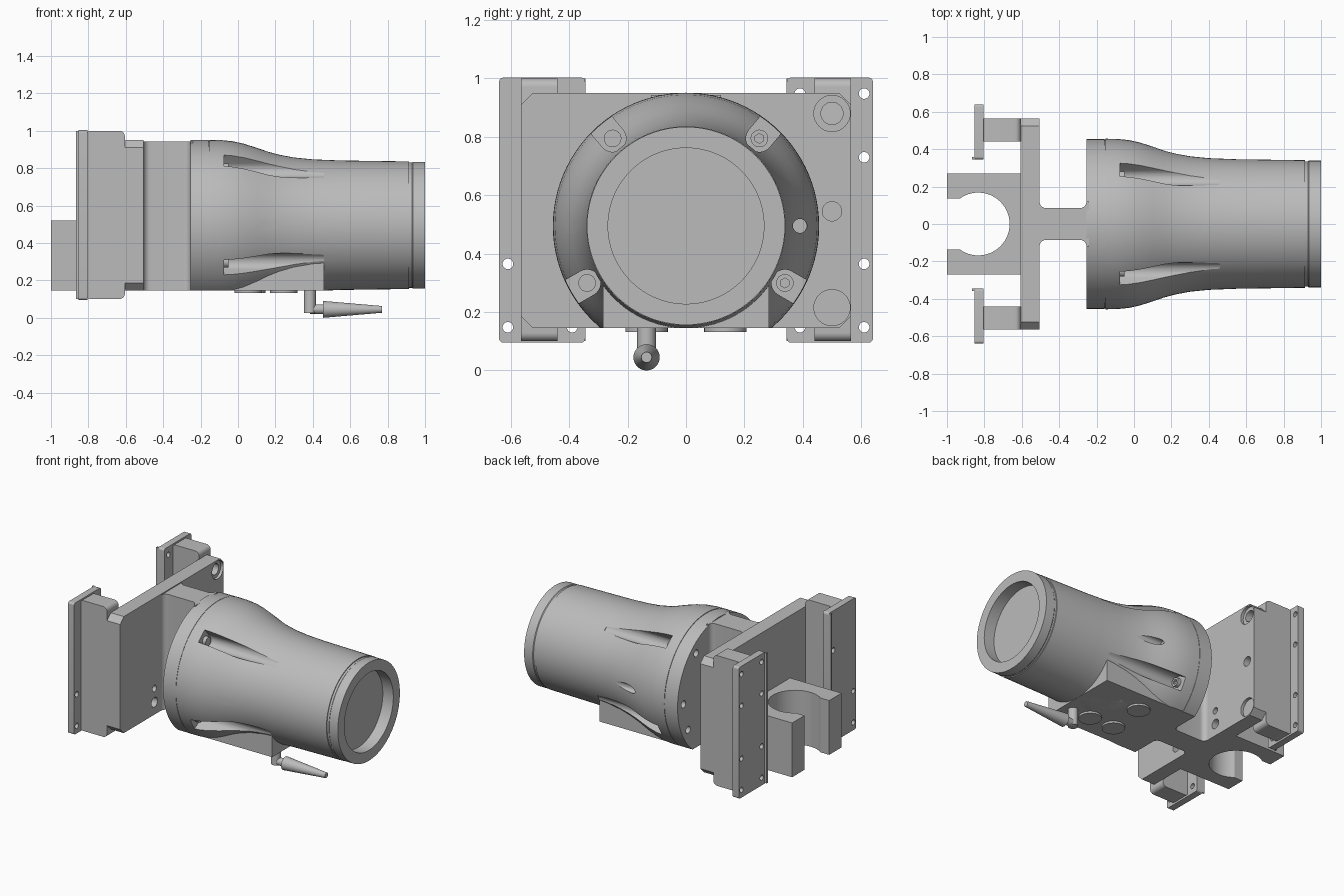
import bpy, bmesh, math
from mathutils import Matrix, Vector

cube = bpy.data.objects.get("Cube")
if cube:
    bpy.data.objects.remove(cube)

grey = bpy.data.materials.new("light_grey")
grey.use_nodes = True
COLOUR = (0.5, 0.5, 0.5, 1)
grey.diffuse_color = COLOUR
grey.node_tree.nodes["Principled BSDF"].inputs["Base Color"].default_value = COLOUR

AXIS_Z = 0.495   # height of the barrel axis
BASE = 0.145     # height of the flat underside
TOP = 0.95


def make(name, bm):
    bmesh.ops.recalc_face_normals(bm, faces=bm.faces[:])
    mesh = bpy.data.meshes.new(name)
    bm.to_mesh(mesh)
    bm.free()
    mesh.materials.append(grey)
    ob = bpy.data.objects.new(name, mesh)
    bpy.context.collection.objects.link(ob)
    return ob


def prism(name, pts, axis, lo, hi):
    """Extrude an outline of the two remaining coordinates along an axis."""
    def place(p, t):
        c = list(p)
        c.insert("xyz".index(axis), t)
        return c
    bm = bmesh.new()
    face = bm.faces.new([bm.verts.new(place(p, lo)) for p in pts])
    res = bmesh.ops.extrude_face_region(bm, geom=[face])
    move = Vector(place((0, 0), hi - lo))
    bmesh.ops.translate(bm, vec=move, verts=[v for v in res["geom"] if isinstance(v, bmesh.types.BMVert)])
    return make(name, bm)


def box(name, x, y, z):
    return prism(name, [(x[0], y[0]), (x[1], y[0]), (x[1], y[1]), (x[0], y[1])], "z", *z)


def rod(name, axis, start, length, r, r_end=None, sides=32):
    """Cylinder or cone from a start point along +axis."""
    bm = bmesh.new()
    bmesh.ops.create_cone(bm, cap_ends=True, segments=sides, radius1=r,
                          radius2=r if r_end is None else r_end, depth=length)
    d = Vector([float(a == axis) for a in "xyz"])
    turn = d.to_track_quat("Z", "Y").to_matrix().to_4x4()
    bm.transform(Matrix.Translation(Vector(start) + d * length / 2) @ turn)
    return make(name, bm)


def arc(cx, cy, r, a0, a1, n=8):
    angles = [math.radians(a0 + (a1 - a0) * i / n) for i in range(n + 1)]
    return [(cx + r * math.cos(a), cy + r * math.sin(a)) for a in angles]


def rounded(x0, x1, y0, y1, r):
    return (arc(x1 - r, y1 - r, r, 0, 90) + arc(x0 + r, y1 - r, r, 90, 180)
            + arc(x0 + r, y0 + r, r, 180, 270) + arc(x1 - r, y0 + r, r, 270, 360))


def cut(ob, cutters):
    for c in cutters:
        c.hide_render = True
        mod = ob.modifiers.new("cut", "BOOLEAN")
        mod.operation, mod.solver, mod.object = "DIFFERENCE", "EXACT", c
    bpy.context.view_layer.update()
    mesh = bpy.data.meshes.new_from_object(ob.evaluated_get(bpy.context.evaluated_depsgraph_get()))
    ob.modifiers.clear()
    ob.data = mesh
    for c in cutters:
        bpy.data.objects.remove(c)
    return ob


# Barrel: turned profile with a seam groove, flared neck, end ring and bore
profile = [(-.254, 0), (-.254, .455), (-.157, .455), (-.157, .452), (-.153, .452), (-.153, .456),
           (-.09, .455), (-.03, .449), (.03, .436), (.1, .414), (.16, .393), (.22, .377), (.3, .362),
           (.4, .352), (.55, .346), (.915, .341), (.915, .335), (.93, .335), (.935, .339), (1, .339),
           (1, .267), (.92, .267), (.92, 0)]
bm = bmesh.new()
verts = [bm.verts.new((x, 0, AXIS_Z + r)) for x, r in profile]
edges = [bm.edges.new(pair) for pair in zip(verts, verts[1:])]
bmesh.ops.spin(bm, geom=verts + edges, cent=(0, 0, AXIS_Z), axis=(1, 0, 0), angle=2 * math.pi, steps=96)
bmesh.ops.remove_doubles(bm, verts=bm.verts[:], dist=1e-5)
barrel = make("barrel", bm)

cutters = [box("cutter", (-.4, 1.2), (-.6, .6), (-.2, BASE))]
screws = []
for deg in (50, 130, -30, 210):
    a = math.radians(deg)
    y, z = .391 * math.cos(a), AXIS_Z + .391 * math.sin(a)
    out = Vector((math.cos(a), math.sin(a))) * .2
    bend = arc(y, z, .046, deg + 90, deg + 270, 16)
    ends = [(Vector(bend[i]) + out)[:] for i in (-1, 0)]
    cutters.append(prism("cutter", bend + ends, "x", -.075, .46))
    cutters.append(rod("cutter", "x", (-.3, y, z), .08, .024))
    screws.append((y, z))
for s in (-1, 1):
    cutters.append(rod("cutter", "x", (.09, s * .39, AXIS_Z), .3, .024))
    cutters.append(rod("cutter", "x", (-.3, s * .39, AXIS_Z), .08, .024))
cut(barrel, cutters)

# Clamp screws seated in the barrel pockets
for y, z in screws:
    cut(rod("clamp_screw", "x", (-.08, y, z), .03, .03),
        [rod("cutter", "x", (-.065, y, z), .05, .017, sides=6)])

# Control base under the barrel, with slots and a socket
base = box("control_base", (-.25, .46), (-.285, .285), (BASE, .3))
cut(base, [box("cutter", (.24, .29), (-.01, .01), (.1, .16)),
           box("cutter", (.19, .24), (.025, .045), (.1, .16)),
           rod("cutter", "z", (.255, .135, .1), .07, .028),
           box("cutter", (.17, .235), (.122, .148), (.1, .165))])
for x, y in ((.245, -.135), (.055, -.135), (.075, .135)):
    cut(rod("dial_ring", "z", (x, y, .132), .015, .073), [rod("cutter", "z", (x, y, .12), .02, .055)])
    rod("dial_button", "z", (x, y, .135), .012, .035)

# Aerial: stem, elbow and tapered handle
rod("aerial_stem", "z", (.385, -.135, .025), .125, .032)
rod("aerial_joint", "x", (.385, -.135, .046), .075, .026)
rod("aerial_handle", "x", (.455, -.135, .045), .315, .045, .018)

# Web joining the barrel to the back plate, with filleted ends
side = arc(-.47, .12, .035, 180, 270) + arc(-.289, .12, .035, 270, 360)
side = [(-.52, .12)] + side + [(-.24, .12)]
prism("web", side + [(x, -y) for x, y in reversed(side)], "z", BASE, .943)

# Back plate with chamfered corners and counterbored holes
c, w = .04, .565
outline = []
for sy, sz in ((1, 1), (-1, 1), (-1, -1), (1, -1)):
    zc = TOP if sz > 0 else BASE
    corner = [(sy * w, zc - sz * c), (sy * (w - c), zc)]
    outline += corner if sy * sz > 0 else corner[::-1]
plate = prism("back_plate", outline, "x", -.607, -.505)
cutters = []
for s in (-1, 1):
    for z in (.88, .215):
        cutters.append(rod("cutter", "x", (-.525, s * .5, z), .1, .062))
        cutters.append(rod("cutter", "x", (-.7, s * .5, z), .3, .038))
    for y, z, r in ((.5, .545, .033), (.19, .23, .033), (.19, .325, .022), (.19, .45, .028)):
        cutters.append(rod("cutter", "x", (-.57, s * y, z), .2, r))
cut(plate, cutters)

# Fork block with an open round seat
fork = [(-.6, -.27), (-.6, .27), (-1, .27), (-1, .135)]
fork += arc(-.833, 0, .168, 126.5, -126.5, 40) + [(-1, -.135), (-1, -.27)]
cut(prism("fork_block", fork, "z", BASE, .52),
    [rod("cutter", "z", (x, s * .215, .1), .1, .016) for x in (-.95, -.65) for s in (-1, 1)])

# Side rails: block, flange and inner lip, each drilled
for s, label in ((1, "left"), (-1, "right")):
    block = prism(label + "_rail_block", rounded(-.815, -.605, .1, 1, .03), "y", *sorted((s * .44, s * w)))
    cut(block, [rod("cutter", "y", (-.69, s * .5 - .1, z), .2, r)
                for z, r in ((.757, .018), (.61, .013), (.49, .013), (.34, .018))])
    y0, y1 = sorted((s * .345, s * .64))
    flange = prism(label + "_rail_flange", rounded(y0, y1, .095, 1.003, .015), "x", -.852, -.805)
    cut(flange, [rod("cutter", "x", (-.9, s * y, z), .15, .018)
                 for y in (.61, .39) for z in (.948, .73, .365, .148)])
    box(label + "_rail_lip", (-.867, -.85), sorted((s * .345, s * .358)), (.1, 1))

# Smooth shading with crisp edges
bpy.ops.object.select_all(action="DESELECT")
for ob in bpy.context.collection.objects:
    if ob.type == "MESH":
        ob.select_set(True)
        bpy.context.view_layer.objects.active = ob
bpy.ops.object.shade_smooth_by_angle(angle=math.radians(30))
